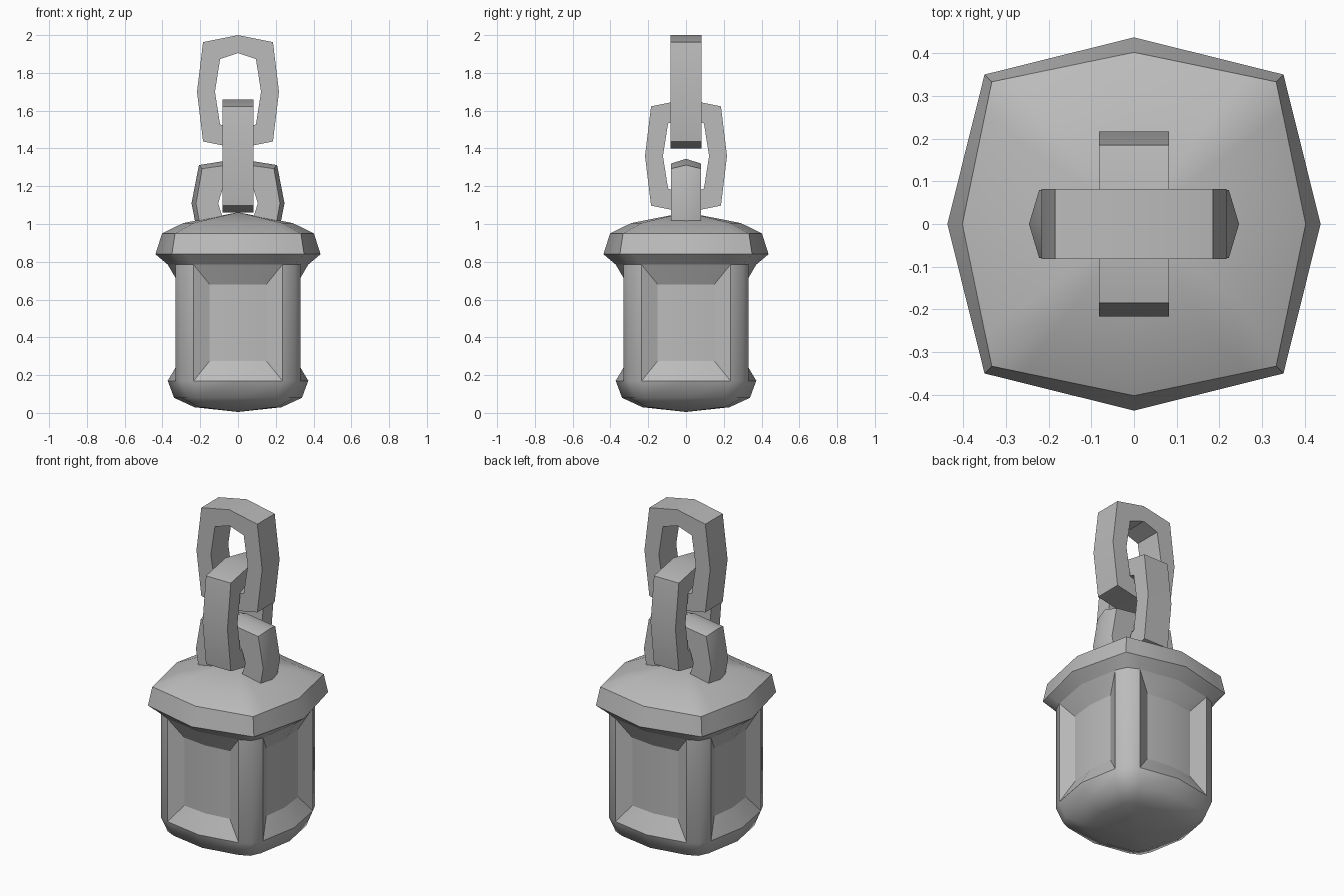
import bpy, math

cube = bpy.data.objects.get("Cube")
if cube:
    bpy.data.objects.remove(cube, do_unlink=True)

grey = bpy.data.materials.new("plain grey")
grey.use_nodes = True
COLOUR = (0.5, 0.5, 0.5, 1)
grey.diffuse_color = COLOUR
grey.node_tree.nodes["Principled BSDF"].inputs["Base Color"].default_value = COLOUR


def build(name, verts, faces, angle):
    """Make a mesh object, smooth below the given edge angle."""
    mesh = bpy.data.meshes.new(name)
    mesh.from_pydata(verts, [], faces)
    mesh.validate()
    mesh.materials.append(grey)
    obj = bpy.data.objects.new(name, mesh)
    bpy.context.collection.objects.link(obj)
    bpy.ops.object.select_all(action='DESELECT')
    obj.select_set(True)
    bpy.context.view_layer.objects.active = obj
    bpy.ops.object.mode_set(mode='EDIT')
    bpy.ops.mesh.select_all(action='SELECT')
    bpy.ops.mesh.normals_make_consistent(inside=False)
    bpy.ops.object.mode_set(mode='OBJECT')
    bpy.ops.object.shade_smooth_by_angle(angle=math.radians(angle))
    return obj


def turn(p, k):
    """Rotate a point k quarter turns around z."""
    x, y, z = p
    for _ in range(k):
        x, y = -y, x
    return (x, y, z)


def ring(quarter, z):
    return [turn((x, y, z), k) for k in range(4) for x, y in quarter]


def body_ring(s, z, mid=0.372):
    """Rounded square: side middle, panel edge, corner, panel edge."""
    q = [(mid, 0), (0.33, 0.235), (0.30, 0.30), (0.235, 0.33)]
    return ring([(x * s, y * s) for x, y in q], z)


def bridge(a, b, n, skip=()):
    """Quads between two rings starting at vertex indices a and b."""
    return [(a + i, a + (i + 1) % n, b + (i + 1) % n, b + i)
            for i in range(n) if i % 4 not in skip]


# Body: domed base and four rounded corner columns, open at the panels
verts = [(0, 0, 0.005)]
for s, z in [(0.62, 0.03), (0.91, 0.08), (1.0, 0.17), (1.0, 0.785)]:
    verts += body_ring(s, z)
faces = [(0, 1 + (i + 1) % 16, 1 + i) for i in range(16)]
faces += bridge(1, 17, 16) + bridge(17, 33, 16) + bridge(33, 49, 16, skip=(0, 3))
build("lantern_body", verts, faces, 50)

# Recessed panels with bevelled surrounds, one on each side
outer = [(0.33, -0.235), (0.372, 0), (0.33, 0.235)]
inner = [(0.292, -0.15), (0.31, 0), (0.292, 0.15)]
loops = [(outer, 0.17), (inner, 0.275), (inner, 0.68), (outer, 0.785)]
for k, side in enumerate(["left", "back", "right", "front"]):
    pv = [turn((x, y, z), k) for pts, z in loops for x, y in pts]
    pf = [(r * 3 + c, r * 3 + c + 1, r * 3 + c + 4, r * 3 + c + 3)
          for r in range(3) for c in range(2)]
    pf += [(0, 3, 6, 9), (2, 11, 8, 5)]
    panel = build(side + "_panel", pv, pf, 22)
    # Panels are open shells, so make sure they face outwards
    out = turn((1, 0, 0), k)
    if sum(p.normal.x * out[0] + p.normal.y * out[1] for p in panel.data.polygons) < 0:
        panel.data.flip_normals()

# Lid: flared underside, slanted rim and shallow domed roof
verts = body_ring(1.0, 0.785)
for m, c, z in [(0.437, 0.35, 0.84), (0.402, 0.333, 0.95), (0.29, 0.235, 1.005)]:
    t = 0.78
    edge = (m + (c - m) * t, c * t)
    verts += ring([(m, 0), edge, (c, c), (edge[1], edge[0])], z)
verts.append((0, 0, 1.062))
faces = bridge(0, 16, 16) + bridge(16, 32, 16) + bridge(32, 48, 16)
faces += [(48 + i, 48 + (i + 1) % 16, 64) for i in range(16)]
faces.append(tuple(reversed(range(16))))
build("lid", verts, faces, 38)


def outline(top, corner, side):
    """Eight-point link outline from its top, corner and side sizes."""
    cx, cz = corner
    return [(0, top), (cx, cz), (side, 0), (cx, -cz),
            (0, -top), (-cx, -cz), (-side, 0), (-cx, cz)]


def link(name, z, out, inn, depth, ridge=None, across=False):
    """Eight-sided chain link, optionally with a ridge around its outside."""
    verts = []
    for i in range(8):
        sec = [(out[i], -depth)]
        if ridge:
            sec.append((ridge[i], 0))
        sec += [(out[i], depth), (inn[i], depth), (inn[i], -depth)]
        n = len(sec)
        for (u, w), d in sec:
            verts.append((d, u, w + z) if across else (u, d, w + z))
    faces = [(i * n + j, i * n + (j + 1) % n,
              (i + 1) % 8 * n + (j + 1) % n, (i + 1) % 8 * n + j)
             for i in range(8) for j in range(n)]
    return build(name, verts, faces, 35)


# Chain: two alternating links and a heavier ridged loop set into the lid
big = outline(0.30, (0.185, 0.263), 0.217)
hole = outline(0.205, (0.095, 0.173), 0.122)
link("top_link", 1.70, big, hole, 0.082)
link("middle_link", 1.36, big, hole, 0.082, across=True)
link("lid_loop", 1.11,
     outline(0.21, (0.19, 0.183), 0.222),
     outline(0.10, (0.08, 0.08), 0.105), 0.08,
     ridge=outline(0.235, (0.207, 0.202), 0.246))
